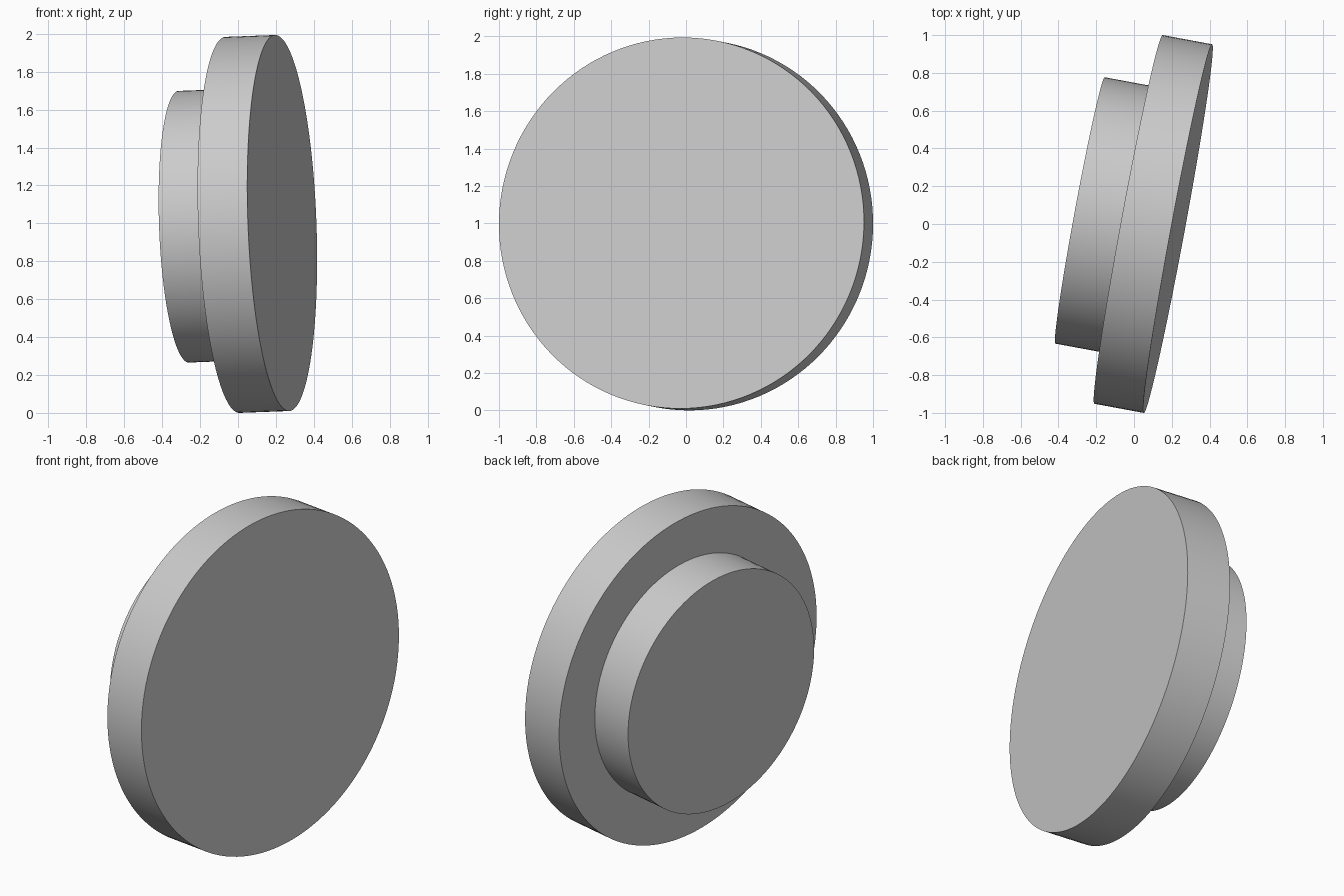
import bpy, bmesh, math
from mathutils import Vector

cube = bpy.data.objects.get("Cube")
if cube:
    bpy.data.objects.remove(cube, do_unlink=True)

DISC_RADIUS, DISC_DEPTH = 0.9925, 0.267
HUB_RADIUS, HUB_DEPTH = 0.717, 0.261
AXIS = Vector((0.9825, -0.182, 0.037)).normalized()
FACE_CENTRE = Vector((0.233, -0.0243, 1.0017))
SEGMENTS = 128

# Single grey material
grey = bpy.data.materials.new("grey")
grey.use_nodes = True
colour = (0.6, 0.6, 0.6, 1)
grey.diffuse_color = colour
grey.node_tree.nodes["Principled BSDF"].inputs["Base Color"].default_value = colour

# Stepped outline from the wide face back to the hub face, turned about local z
back = -DISC_DEPTH
end = back - HUB_DEPTH
outline = [(DISC_RADIUS, 0), (DISC_RADIUS, back), (HUB_RADIUS, back), (HUB_RADIUS, end)]
bm = bmesh.new()
verts = [bm.verts.new((r, 0, z)) for r, z in outline]
edges = [bm.edges.new(pair) for pair in zip(verts, verts[1:])]
bmesh.ops.spin(bm, geom=verts + edges, cent=(0, 0, 0), axis=(0, 0, 1),
               angle=math.tau, steps=SEGMENTS, use_duplicate=False)
bmesh.ops.remove_doubles(bm, verts=bm.verts, dist=0.0001)

# Flat caps close both ends
bmesh.ops.holes_fill(bm, edges=[e for e in bm.edges if e.is_boundary], sides=0)
bmesh.ops.recalc_face_normals(bm, faces=bm.faces)
mesh = bpy.data.meshes.new("stepped_disc")
bm.to_mesh(mesh)
bm.free()
mesh.materials.append(grey)

# Tilt the disc onto its axis
disc = bpy.data.objects.new("stepped_disc", mesh)
bpy.context.collection.objects.link(disc)
disc.rotation_euler = AXIS.to_track_quat("Z", "Y").to_euler()
disc.location = FACE_CENTRE

# Smooth rims, sharp steps
bpy.ops.object.select_all(action="DESELECT")
disc.select_set(True)
bpy.context.view_layer.objects.active = disc
bpy.ops.object.shade_smooth_by_angle(angle=math.radians(30))
